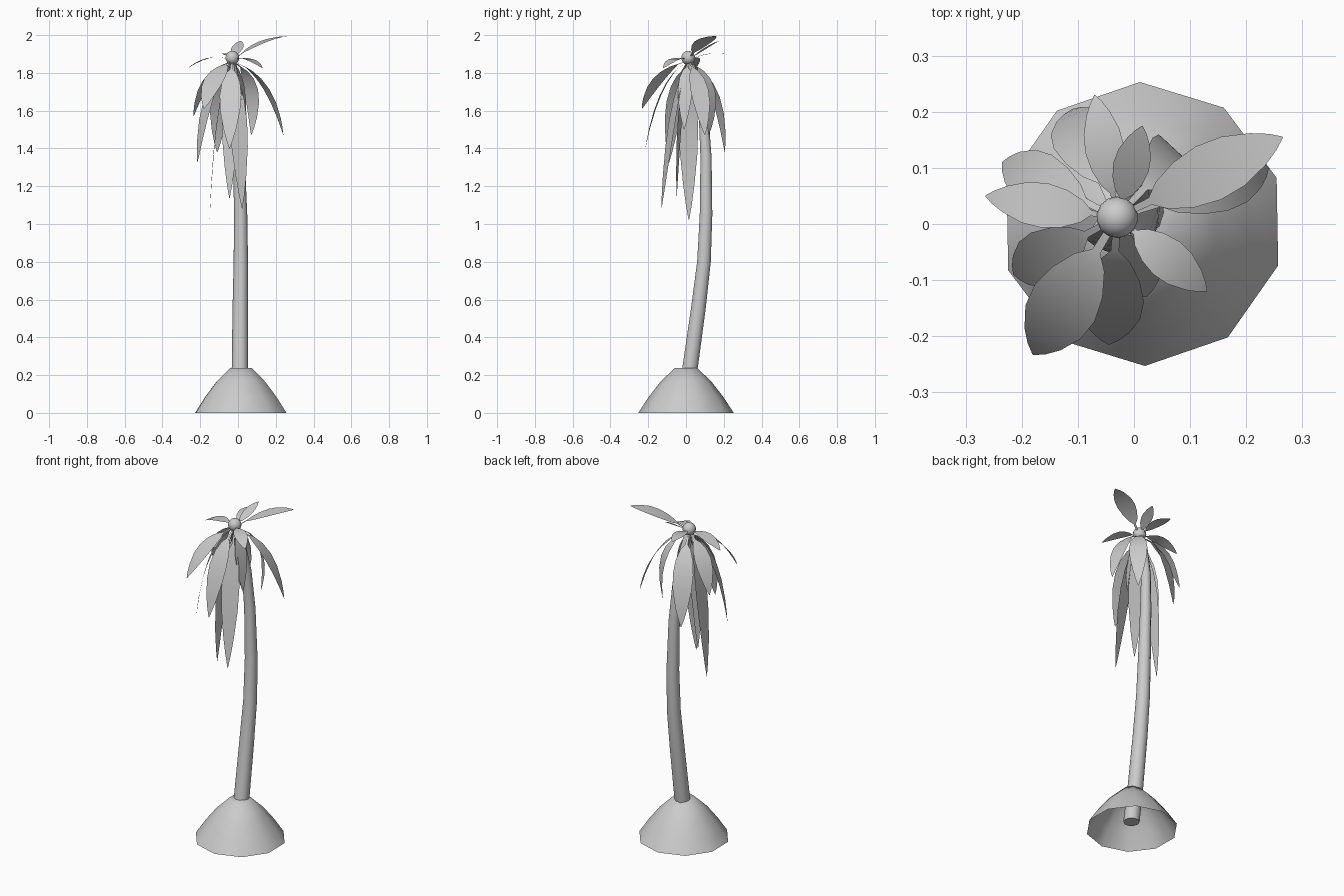
import bpy, bmesh, math
from mathutils import Vector

cube = bpy.data.objects.get("Cube")
if cube:
    bpy.data.objects.remove(cube)

grey = bpy.data.materials.new("plain_grey")
grey.use_nodes = True
grey.diffuse_color = (0.6, 0.6, 0.6, 1)
grey.node_tree.nodes["Principled BSDF"].inputs["Base Color"].default_value = (0.6, 0.6, 0.6, 1)


def finish(name, bm, angle=50):
    mesh = bpy.data.meshes.new(name)
    bm.to_mesh(mesh)
    bm.free()
    mesh.materials.append(grey)
    obj = bpy.data.objects.new(name, mesh)
    bpy.context.collection.objects.link(obj)
    bpy.ops.object.select_all(action='DESELECT')
    obj.select_set(True)
    bpy.context.view_layer.objects.active = obj
    bpy.ops.object.shade_smooth_by_angle(angle=math.radians(angle))
    return obj


def ring(bm, centre, radius, sides, turn=0.0):
    angles = [turn + math.tau * i / sides for i in range(sides)]
    return [bm.verts.new((centre[0] + radius * math.cos(a),
                          centre[1] + radius * math.sin(a), centre[2])) for a in angles]


def loft(bm, rings):
    for low, high in zip(rings, rings[1:]):
        n = len(low)
        for i in range(n):
            bm.faces.new((low[i], low[(i + 1) % n], high[(i + 1) % n], high[i]))


# Hollow ten-sided mound
bm = bmesh.new()
profile = [(0.253, 0), (0.197, 0.085), (0.135, 0.165), (0.06, 0.237)]
rings = [ring(bm, (0.015, 0, z), r, 10, math.radians(91)) for r, z in profile]
loft(bm, rings)
bm.faces.new(rings[-1])
finish("mound", bm)

# Leaning, curved trunk
bm = bmesh.new()
path = [(0.01, -0.01, 0.05, 0.045), (0.01, 0.023, 0.25, 0.043), (0.012, 0.065, 0.55, 0.041),
        (0.015, 0.095, 0.8, 0.038), (0.014, 0.106, 1.05, 0.035), (0.005, 0.106, 1.35, 0.031),
        (-0.008, 0.093, 1.58, 0.027), (-0.02, 0.06, 1.75, 0.023), (-0.03, 0.015, 1.87, 0.02)]
rings = [ring(bm, (x, y, z), r, 10) for x, y, z, r in path]
loft(bm, rings)
bm.faces.new(rings[0][::-1])
bm.faces.new(rings[-1])
finish("trunk", bm)

# Round crown bud
bm = bmesh.new()
bmesh.ops.create_uvsphere(bm, u_segments=14, v_segments=10, radius=0.037)
bmesh.ops.translate(bm, verts=bm.verts, vec=(-0.03, 0.012, 1.88))
finish("crown_bud", bm)

# Leaf outline: position along the leaf, share of full width
OUTLINE = [(0, 0.1), (0.2, 0.13), (0.27, 0.5), (0.4, 0.84), (0.55, 1),
           (0.7, 0.92), (0.85, 0.6), (0.94, 0.3), (1, 0.02)]
BASE = Vector((-0.03, 0.012, 1.865))


def leaf(name, tip, width, reach=0.75, lift=0.03):
    tip = Vector(tip)
    span = tip - BASE
    flat = Vector((span.x, span.y, 0))
    bend = BASE + flat * reach + Vector((0, 0, span.z * 0.25 + lift))
    side = Vector((-flat.y, flat.x, 0)).normalized()
    bm = bmesh.new()
    rows = []
    for t, share in OUTLINE:
        p = BASE * (1 - t) ** 2 + bend * (2 * t * (1 - t)) + tip * t * t
        half = side * width * share / 2
        rows.append((bm.verts.new(p - half), bm.verts.new(p + half)))
    for a, b in zip(rows, rows[1:]):
        bm.faces.new((a[0], b[0], b[1], a[1]))
    finish(name, bm)


# Upper leaves, spreading outwards
leaf("upper_leaf_left", (0.265, 0.155, 1.995), 0.105, 0.5, 0.09)
leaf("upper_leaf_back", (0.015, 0.175, 1.97), 0.065, 0.5, 0.04)
leaf("upper_leaf_back_right", (-0.07, 0.23, 1.895), 0.07, 0.5, 0.05)
leaf("upper_leaf_right", (-0.265, 0.05, 1.825), 0.08, 0.5, 0.06)
leaf("upper_leaf_front_left", (0.13, -0.12, 1.825), 0.075, 0.5, 0.05)

# Middle leaves, arching down
leaf("middle_leaf_front_right", (-0.18, -0.233, 1.61), 0.125, 0.65)
leaf("middle_leaf_right", (-0.235, 0.11, 1.57), 0.1)
leaf("middle_leaf_left", (0.24, 0.1, 1.47), 0.1)
leaf("middle_leaf_back", (0.07, 0.12, 1.47), 0.1, 1.4)
leaf("middle_leaf_back_right", (-0.11, 0.205, 1.38), 0.115, 0.9)
leaf("middle_leaf_front", (-0.045, -0.215, 1.4), 0.115, 0.7)
leaf("middle_leaf_inner", (0.04, -0.01, 1.5), 0.08, 0.9)

# Lower leaves, hanging close to the trunk
leaf("lower_leaf_front_right", (-0.215, -0.09, 1.325), 0.1, 0.8)
leaf("lower_leaf_right", (-0.15, 0.015, 1.02), 0.1, 0.8)
leaf("lower_leaf_front", (0.022, -0.13, 1.08), 0.1, 0.6)
leaf("lower_leaf_inner", (-0.045, -0.05, 1.135), 0.09, 0.8)
